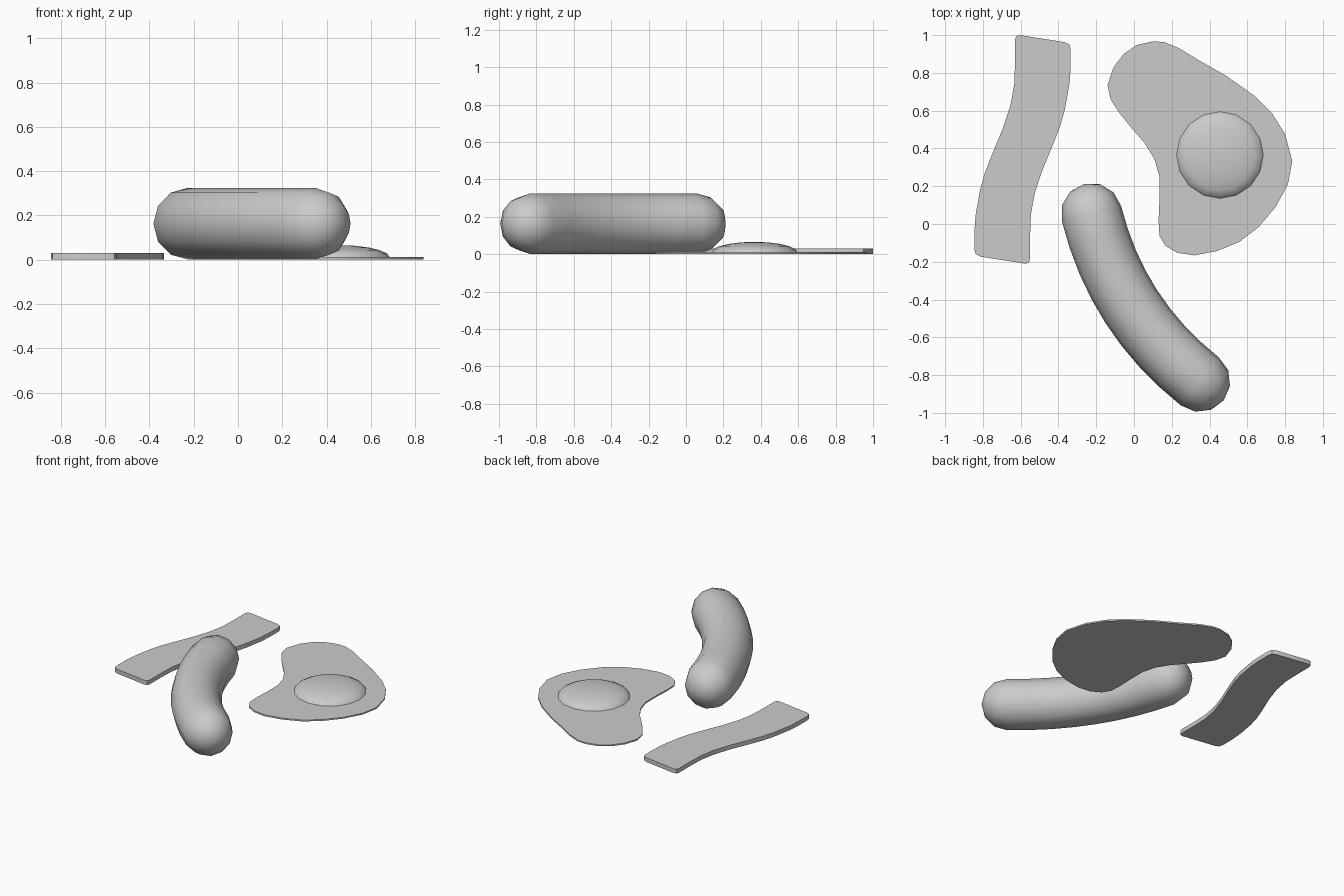
import bpy, bmesh
from math import sin, cos, pi, radians
from mathutils import Vector

if "Cube" in bpy.data.objects:
    bpy.data.objects.remove(bpy.data.objects["Cube"])


def finish(name, bm, angle):
    bmesh.ops.recalc_face_normals(bm, faces=bm.faces)
    me = bpy.data.meshes.new(name)
    bm.to_mesh(me)
    bm.free()
    ob = bpy.data.objects.new(name, me)
    bpy.context.collection.objects.link(ob)
    bpy.ops.object.select_all(action='DESELECT')
    ob.select_set(True)
    bpy.context.view_layer.objects.active = ob
    bpy.ops.object.shade_smooth_by_angle(angle=radians(angle))
    return ob


def slab(name, outline, z0, z1):
    bm = bmesh.new()
    low = [bm.verts.new((x, y, z0)) for x, y in outline]
    top = [bm.verts.new((x, y, z1)) for x, y in outline]
    n = len(outline)
    bm.faces.new(low)
    bm.faces.new(top)
    for i in range(n):
        j = (i + 1) % n
        bm.faces.new((low[i], low[j], top[j], top[i]))
    return finish(name, bm, 35)


def lathe_rings(bm, rings, start=None, end=None):
    """Bridge rings of points, closing with a pole or a flat cap."""
    loops = [[bm.verts.new(p) for p in r] for r in rings]
    n = len(loops[0])
    for a, b in zip(loops, loops[1:]):
        for i in range(n):
            j = (i + 1) % n
            bm.faces.new((a[i], a[j], b[j], b[i]))
    for loop, pole in ((loops[0], start), (loops[-1], end)):
        if pole is None:
            bm.faces.new(loop)
        else:
            p = bm.verts.new(pole)
            for i in range(n):
                bm.faces.new((loop[i], loop[(i + 1) % n], p))


# bacon strip: half outline, repeated by a half turn about its centre
half = [(-.605, 1.0), (-.623, .995), (-.63, .975), (-.63, .85), (-.634, .74),
        (-.655, .625), (-.697, .50), (-.757, .355), (-.79, .27), (-.815, .18),
        (-.838, .05), (-.845, -.04), (-.845, -.135), (-.838, -.16), (-.812, -.173)]
bacon = half + [(-1.18 - x, .79 - y) for x, y in half]
slab("bacon_strip", bacon, 0, .03)

# egg white
white = [(.10, .967), (.16, .963), (.24, .93), (.36, .857), (.49, .783), (.64, .677),
         (.73, .587), (.80, .476), (.838, .333), (.815, .21), (.75, .09), (.66, -.016),
         (.557, -.095), (.44, -.143), (.32, -.166), (.23, -.153), (.166, -.116),
         (.135, -.063), (.13, .016), (.135, .13), (.135, .25), (.108, .344),
         (.055, .43), (-.013, .508), (-.077, .587), (-.124, .66), (-.14, .735),
         (-.108, .83), (-.055, .90), (.013, .947)]
slab("egg_white", white, .002, .012)

# egg yolk: low dome
bm = bmesh.new()
cx, cy, r, base, h = .455, .365, .231, .01, .056
rings = [[(cx + r * cos(t) * cos(a), cy + r * cos(t) * sin(a), base + h * sin(t))
          for a in (2 * pi * i / 16 for i in range(16))]
         for t in (pi / 2 * k / 5 for k in range(5))]
lathe_rings(bm, rings, None, (cx, cy, base + h))
finish("egg_yolk", bm, 60)

# sausage: bent capsule along a shallow curve
bm = bmesh.new()
p0, p1 = Vector((-.225, .055, .163)), Vector((.348, -.833, .163))
chord = p1 - p0
side = Vector((chord.y, -chord.x, 0)).normalized()
R, SAG, STEPS, SEG, CAP = .162, .09, 8, 12, 3


def frame(s):
    c = p0 + chord * s + side * (SAG * 4 * s * (1 - s))
    t = (chord + side * (SAG * 4 * (1 - 2 * s))).normalized()
    return c, t, Vector((t.y, -t.x, 0))


def ring(s, lat):
    c, t, n = frame(s)
    c = c + t * (R * sin(lat))
    q = R * cos(lat)
    return [c + n * (q * cos(a)) + Vector((0, 0, q * sin(a)))
            for a in (2 * pi * i / SEG for i in range(SEG))]


caps = [pi / 2 * k / CAP for k in range(1, CAP)]
rings = [ring(0, -t) for t in reversed(caps)]
rings += [ring(i / STEPS, 0) for i in range(STEPS + 1)]
rings += [ring(1, t) for t in caps]
c0, t0, _ = frame(0)
c1, t1, _ = frame(1)
lathe_rings(bm, rings, c0 - t0 * R, c1 + t1 * R)
finish("sausage", bm, 60)
